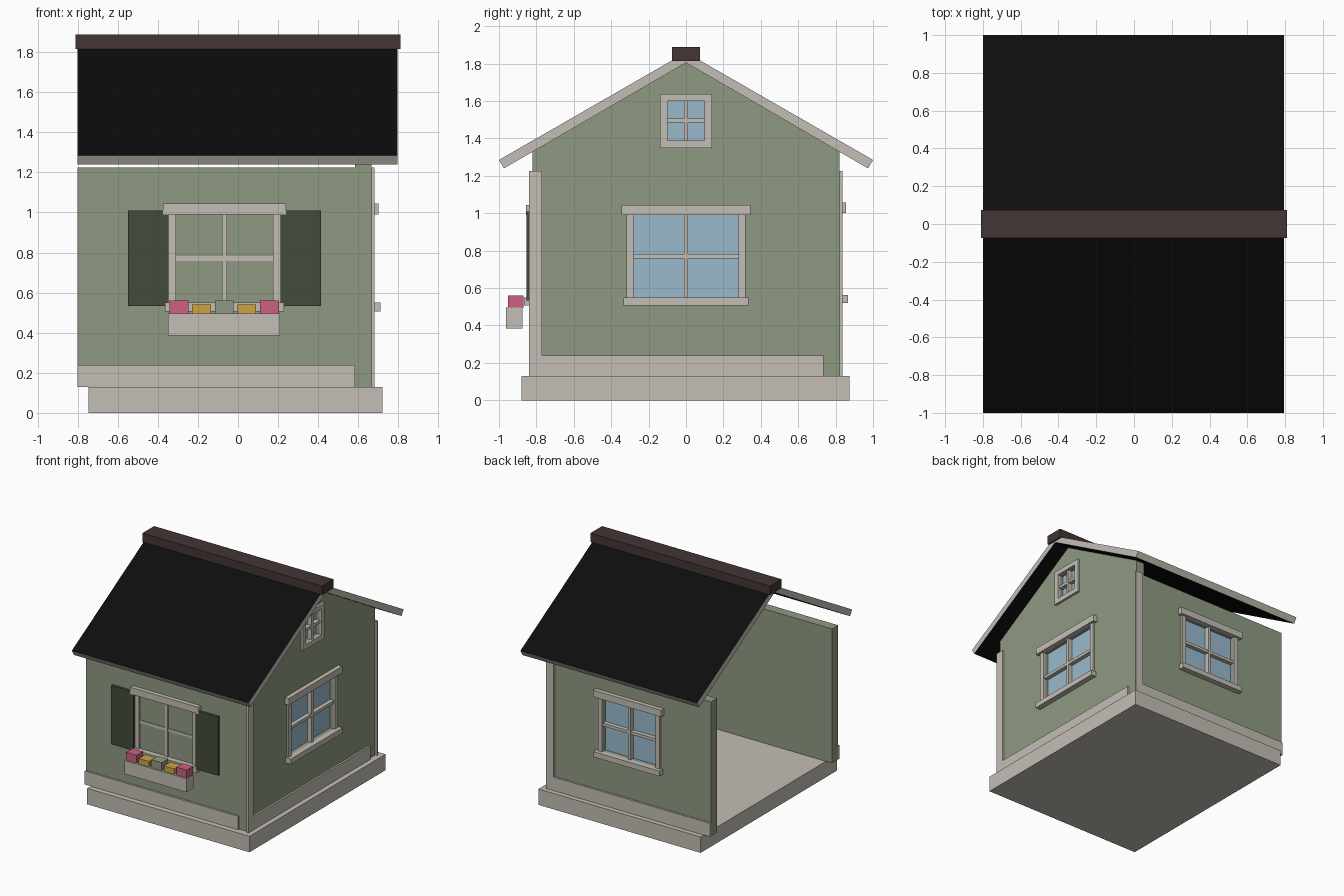
import bpy, bmesh
from mathutils import Vector

if "Cube" in bpy.data.objects:
    bpy.data.objects.remove(bpy.data.objects["Cube"])


def material(name, rgb):
    # Display colour (0-255) to linear
    lin = [(c / 255 / 12.92) if c < 11 else ((c / 255 + 0.055) / 1.055) ** 2.4 for c in rgb]
    m = bpy.data.materials.new(name)
    m.use_nodes = True
    m.diffuse_color = (*lin, 1)
    bsdf = m.node_tree.nodes["Principled BSDF"]
    bsdf.inputs["Base Color"].default_value = (*lin, 1)
    bsdf.inputs["Roughness"].default_value = 0.9
    return m


TRIM = material("warm_grey_trim", (196, 190, 181))
GREEN = material("sage_green", (143, 154, 130))
GLASS = material("window_blue", (154, 186, 206))
SHUTTER = material("dark_green", (66, 75, 60))
BLACK = material("roof_black", (13, 13, 13))
RIDGE = material("ridge_brown", (67, 53, 53))
PINK = material("flower_pink", (204, 96, 130))
YELLOW = material("flower_yellow", (204, 164, 68))


def add(name, bm, *mats):
    bmesh.ops.recalc_face_normals(bm, faces=bm.faces)
    me = bpy.data.meshes.new(name)
    bm.to_mesh(me)
    bm.free()
    ob = bpy.data.objects.new(name, me)
    for m in mats:
        me.materials.append(m)
    bpy.context.collection.objects.link(ob)
    return ob


def box(name, a, b, mat):
    a, b = Vector(a), Vector(b)
    bm = bmesh.new()
    bmesh.ops.create_cube(bm, size=1)
    for v in bm.verts:
        v.co = (a + b) / 2 + v.co * (b - a)
    return add(name, bm, mat)


def prism(name, profile, x0, x1, *mats):
    # Extrude a (y, z) profile along x
    bm = bmesh.new()
    face = bm.faces.new([bm.verts.new((x0, y, z)) for y, z in profile])
    out = bmesh.ops.extrude_face_region(bm, geom=[face])["geom"]
    moved = [v for v in out if isinstance(v, bmesh.types.BMVert)]
    bmesh.ops.translate(bm, verts=moved, vec=(x1 - x0, 0, 0))
    return add(name, bm, *mats)


# Wall coordinates: u along the wall, d outward from its outer face, z up
WALL_Y, WALL_X, THICK, BASE = 0.82, 0.665, 0.08, 0.13
SIDES = {
    "front": lambda u, d, z: (u, -WALL_Y - d, z),
    "back": lambda u, d, z: (u, WALL_Y + d, z),
    "gable": lambda u, d, z: (WALL_X + d, u, z),
}


def wall_box(side, part, u, d, z, mat):
    at = SIDES[side]
    return box(f"{side}_{part}", at(u[0], d[0], z[0]), at(u[1], d[1], z[1]), mat)


def cut_opening(wall, side, u, z):
    # Cut a window hole and bake the result
    cutter = wall_box(side, "cutter", u, (-0.2, 0.1), z, GREEN)
    cutter.hide_render = True
    mod = wall.modifiers.new("opening", "BOOLEAN")
    mod.operation, mod.solver, mod.object = "DIFFERENCE", "EXACT", cutter
    deps = bpy.context.evaluated_depsgraph_get()
    baked = bpy.data.meshes.new_from_object(wall.evaluated_get(deps))
    wall.modifiers.clear()
    wall.data = baked
    bpy.data.objects.remove(cutter)


def glazing(side, label, u, z, bar):
    # Pane with a cross of glazing bars
    uc, zc = sum(u) / 2, sum(z) / 2
    wall_box(side, label + "_glass", u, (-0.05, -0.03), z, GLASS)
    wall_box(side, label + "_upright_bar", (uc - bar, uc + bar), (-0.03, 0.008), z, TRIM)
    wall_box(side, label + "_cross_bar", u, (-0.03, 0.005), (zc - bar, zc + bar), TRIM)


def window(wall, side, u, lift=0):
    lo, hi = 0.55 + lift, 0.99 + lift
    cut_opening(wall, side, u, (lo, hi))
    glazing(side, "window", u, (lo, hi), 0.012)
    for label, a, b in (("low", u[0] - 0.037, u[0]), ("high", u[1], u[1] + 0.037)):
        wall_box(side, f"window_casing_{label}", (a, b), (0, 0.015), (lo, hi), TRIM)
    wall_box(side, "window_header", (u[0] - 0.065, u[1] + 0.065), (0, 0.035), (hi, hi + 0.055), TRIM)
    wall_box(side, "window_sill", (u[0] - 0.055, u[1] + 0.055), (0, 0.046), (lo - 0.043, lo), TRIM)


# Foundation slab
box("foundation", (-0.745, -0.88, 0), (0.72, 0.875, BASE), TRIM)

# Walls; the -x side stays open
inner_x = WALL_X - THICK
walls = {s: wall_box(s, "wall", (-0.8, inner_x), (-THICK, 0), (BASE, 1.225), GREEN)
         for s in ("front", "back")}
walls["gable"] = prism("gable_wall", [(-WALL_Y, BASE), (WALL_Y, BASE), (WALL_Y, 1.33),
                                      (0, 1.805), (-WALL_Y, 1.33)], inner_x, WALL_X, GREEN)

# Main windows
for side in ("front", "back"):
    window(walls[side], side, (-0.31, 0.175), 0.012 if side == "back" else 0)
window(walls["gable"], "gable", (-0.28, 0.28))

# Small attic window
cut_opening(walls["gable"], "gable", (-0.1, 0.1), (1.39, 1.6))
glazing("gable", "attic", (-0.1, 0.1), (1.39, 1.6), 0.011)
for i, (z0, z1) in enumerate(((1.35, 1.39), (1.6, 1.638))):
    wall_box("gable", f"attic_rail_{i}", (-0.14, 0.14), (0, 0.02), (z0, z1), TRIM)
for i, s in enumerate((-1, 1)):
    wall_box("gable", f"attic_stile_{i}", (s * 0.1, s * 0.14), (0, 0.02), (1.39, 1.6), TRIM)

# Baseboards and corner boards
for side, u in (("front", (-0.8, inner_x)), ("gable", (-0.77, 0.735)), ("back", (-0.8, 0.61))):
    wall_box(side, "baseboard", u, (0, 0.015), (BASE, 0.24), TRIM)
wall_box("gable", "corner_board", (-0.84, -0.77), (0, 0.016), (BASE, 1.225), TRIM)
wall_box("back", "corner_board", (0.61, 0.68), (0, 0.016), (BASE, 1.225), TRIM)

# Shutters
for name, u in (("shutter_right", (-0.55, -0.347)), ("shutter_left", (0.212, 0.415))):
    wall_box("front", name, u, (0.01, 0.033), (0.533, 1.01), SHUTTER)

# Planter with block flowers
wall_box("front", "planter", (-0.35, 0.21), (0.055, 0.143), (0.385, 0.495), TRIM)
for i, mat in enumerate((PINK, YELLOW, GREEN, YELLOW, PINK)):
    x = -0.295 + i * 0.113
    top = 0.54 if mat is YELLOW else 0.56
    wall_box("front", f"flower_{i}", (x - 0.047, x + 0.047), (0.05, 0.133), (0.493, top), mat)

# Roof: dark slopes with pale edges
right_half = [(0, 1.86), (1, 1.285), (0.973, 1.24)]
chevron = right_half + [(0, 1.805)] + [(-y, z) for y, z in reversed(right_half[1:])]
roof = prism("roof", chevron, -0.8, 0.795, TRIM, BLACK)
for f in roof.data.polygons:
    if abs(f.normal.z) > 0.7 and f.area > 0.5:
        f.material_index = 1
box("ridge_cap", (-0.81, -0.075, 1.815), (0.81, 0.075, 1.888), RIDGE)
